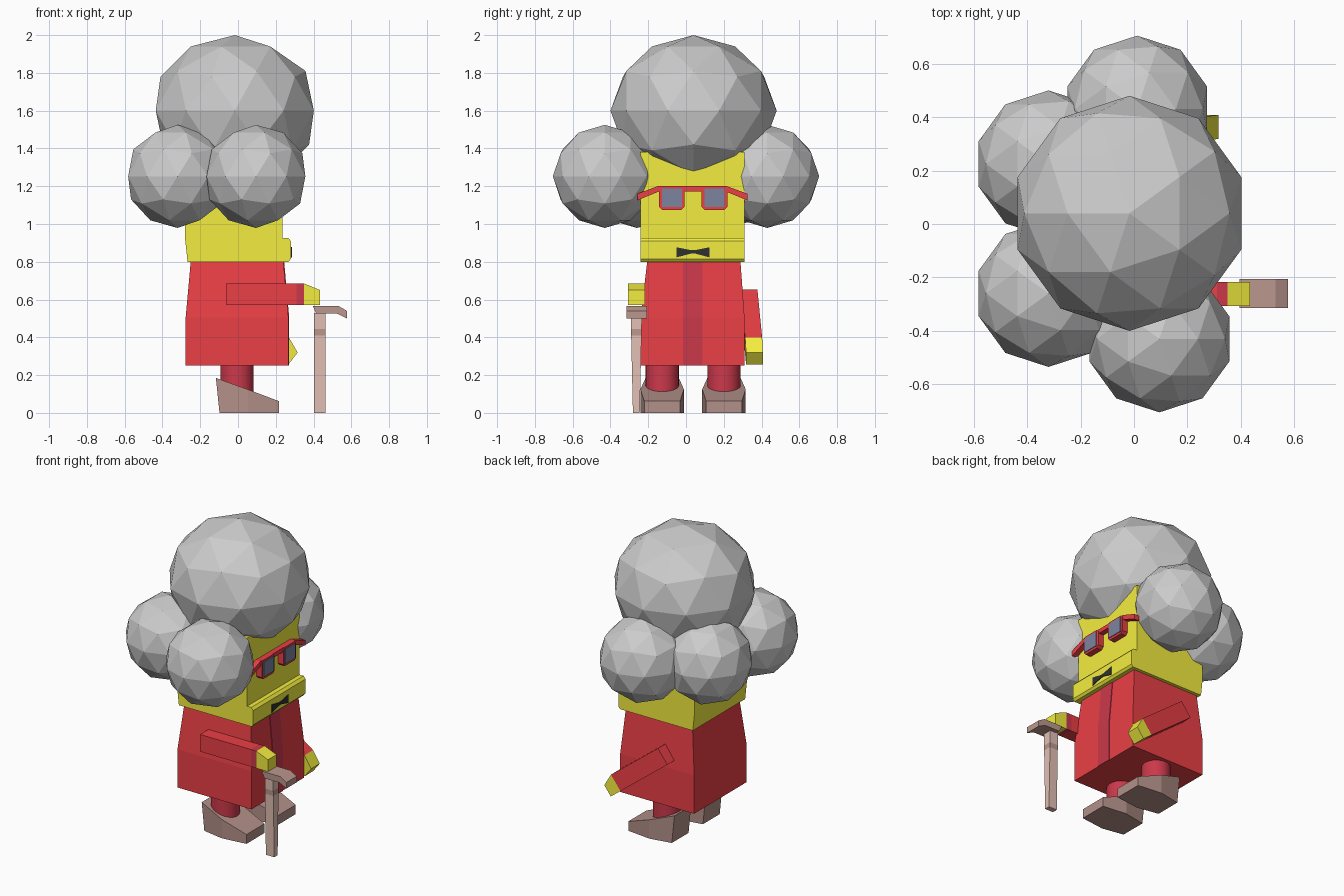
import bpy, bmesh, math
from mathutils import Matrix

if "Cube" in bpy.data.objects:
    bpy.data.objects.remove(bpy.data.objects["Cube"])

PALETTE = {
    "yellow": (0.90, 0.85, 0.05, 1), "red": (0.82, 0.05, 0.06, 1),
    "crimson": (0.60, 0.04, 0.07, 1), "shoe_brown": (0.45, 0.28, 0.25, 1),
    "dark_wood": (0.50, 0.31, 0.27, 1), "light_wood": (0.77, 0.53, 0.46, 1),
    "lens_blue": (0.20, 0.23, 0.34, 1), "black": (0.03, 0.03, 0.03, 1),
}


def finish(name, bm, color=None):
    bmesh.ops.recalc_face_normals(bm, faces=bm.faces)
    mesh = bpy.data.meshes.new(name)
    bm.to_mesh(mesh)
    bm.free()
    obj = bpy.data.objects.new(name, mesh)
    bpy.context.collection.objects.link(obj)
    if color:
        mat = bpy.data.materials.get(color) or bpy.data.materials.new(color)
        mat.diffuse_color = PALETTE[color]
        mat.use_nodes = True
        mat.node_tree.nodes["Principled BSDF"].inputs["Base Color"].default_value = mat.diffuse_color
        mesh.materials.append(mat)
    return obj


def loft(name, rings, color):
    """Skin matching rings of points and cap both ends."""
    bm = bmesh.new()
    vs = [[bm.verts.new(p) for p in ring] for ring in rings]
    n = len(vs[0])
    for a, b in zip(vs, vs[1:]):
        for i in range(n):
            j = (i + 1) % n
            bm.faces.new((a[i], a[j], b[j], b[i]))
    bm.faces.new(vs[0])
    bm.faces.new(vs[-1])
    return finish(name, bm, color)


def prism_y(name, pts, y0, y1, color):
    return loft(name, [[(x, y, z) for x, z in pts] for y in (y0, y1)], color)


def prism_x(name, pts, x0, x1, color):
    return loft(name, [[(x, y, z) for y, z in pts] for x in (x0, x1)], color)


def rect(a0, a1, b0, b1, c=0.0):
    """Rectangle outline, optionally with cut corners."""
    if not c:
        return [(a0, b0), (a1, b0), (a1, b1), (a0, b1)]
    return [(a0 + c, b0), (a1 - c, b0), (a1, b0 + c), (a1, b1 - c),
            (a1 - c, b1), (a0 + c, b1), (a0, b1 - c), (a0, b0 + c)]


def puff(name, loc, r, rz, turn=0):
    bm = bmesh.new()
    m = Matrix.Translation(loc) @ Matrix.Rotation(turn, 4, 'Z') @ Matrix.Diagonal((r, r, rz, 1))
    bmesh.ops.create_icosphere(bm, subdivisions=2, radius=1, matrix=m)
    finish(name, bm)


# Hair: one large puff and four small ones
puff("hair_top", (-0.017, 0.04, 1.60), 0.44, 0.40, math.pi)
for i, (x, y) in enumerate([(0.095, -0.43), (-0.32, -0.26), (-0.32, 0.225), (0.012, 0.43)]):
    puff(f"hair_puff_{i + 1}", (x, y, 1.252), 0.275, 0.273)

# Head with protruding lower lip
prism_y("head", [(-0.267, 0.8), (0.268, 0.8), (0.28, 0.815), (0.28, 0.91), (0.265, 0.927),
                 (0.235, 0.927), (0.235, 1.38), (-0.28, 1.38), (-0.28, 0.92)],
        -0.24, 0.31, "yellow")

# Moustache
prism_x("moustache", [(-0.05, 0.877), (-0.05, 0.823), (0.025, 0.843), (0.05, 0.843),
                      (0.125, 0.823), (0.125, 0.877), (0.05, 0.862), (0.025, 0.862)],
        0.27, 0.285, "black")

# Glasses
prism_x("glasses_bar", [(-0.258, 1.125), (-0.258, 1.16), (-0.15, 1.2), (0.217, 1.2),
                        (0.325, 1.16), (0.325, 1.125), (0.21, 1.172), (-0.143, 1.172)],
        0.235, 0.27, "red")
for side, yc in (("right", -0.075), ("left", 0.151)):
    prism_x(f"glasses_frame_{side}", rect(yc - 0.068, yc + 0.068, 1.075, 1.2, 0.016),
            0.23, 0.275, "red")
    prism_x(f"glasses_lens_{side}", rect(yc - 0.053, yc + 0.053, 1.09, 1.188),
            0.24, 0.28, "lens_blue")

# Coat and its front stripe
levels = [(0.25, -0.277, 0.267, -0.24, 0.31), (0.505, -0.277, 0.267, -0.24, 0.31),
          (0.805, -0.25, 0.24, -0.205, 0.288)]
loft("coat", [[(x, y, z) for x, y in rect(*r)] for z, *r in levels], "red")
loft("coat_stripe", [[(x, y, z) for x, y in rect(r[1] - 0.02, r[1] + 0.004, -0.016, 0.088)]
                     for z, *r in levels], "crimson")

# Legs and shoes
for side, yc in (("right", -0.126), ("left", 0.201)):
    bm = bmesh.new()
    bmesh.ops.create_cone(bm, cap_ends=True, segments=24, radius1=0.088, radius2=0.088,
                          depth=0.22, matrix=Matrix.Translation((-0.005, yc, 0.19)))
    leg = finish(f"leg_{side}", bm, "crimson")
    bpy.context.view_layer.objects.active = leg
    leg.select_set(True)
    bpy.ops.object.shade_smooth_by_angle()
    leg.select_set(False)
    loft(f"shoe_{side}", [[(xb, yc - w, 0), (xb, yc + w, 0), (xt, yc + w, zt), (xt, yc - w, zt)]
                          for xb, xt, w, zt in [(-0.098, -0.117, 0.088, 0.185),
                                                (0.05, 0.05, 0.115, 0.125),
                                                (0.217, 0.217, 0.095, 0.062)]], "shoe_brown")


# Arms: one shared profile, the left one swung downwards
def arm(side, yc, pitch, pivot, target, splay):
    c, s = math.cos(pitch), math.sin(pitch)

    def build(name, pts, color, grow=0.0):
        rings = []
        for dy in (-0.045 - grow, 0.045 + grow):
            ring = []
            for x, z in pts:
                u, v = x - pivot[0], z - pivot[1]
                ring.append((target[0] + u * c + v * s, yc + dy + splay * (x - 0.35),
                             target[1] - u * s + v * c))
            rings.append(ring)
        loft(f"{name}_{side}", rings, color)

    build("sleeve", rect(-0.064, 0.31, 0.571, 0.685), "red")
    build("cuff", rect(0.31, 0.35, 0.571, 0.685), "crimson" if side == "right" else "red")
    build("hand", [(0.35, 0.571), (0.435, 0.571), (0.435, 0.65), (0.35, 0.685)], "yellow")


arm("right", -0.262, 0, (0, 0), (0, 0), 0)
arm("left", 0.358, math.radians(37.7), (0.35, 0.571), (0.20, 0.309), 0.06)

# Cane
prism_y("cane_handle", [(0.395, 0.567), (0.53, 0.567), (0.577, 0.54), (0.577, 0.5),
                        (0.525, 0.525), (0.415, 0.525)], -0.315, -0.206, "dark_wood")


def shaft(name, z0, z1, color):
    rings = []
    for z in (z0, z1):
        w = 0.018 + 0.012 * z / 0.525
        rings.append([(x, y, z) for x, y in rect(0.402, 0.463, -0.263 - w, -0.263 + w)])
    loft(name, rings, color)


shaft("cane_shaft", 0, 0.41, "light_wood")
shaft("cane_band", 0.41, 0.445, "dark_wood")
shaft("cane_neck", 0.445, 0.53, "light_wood")
